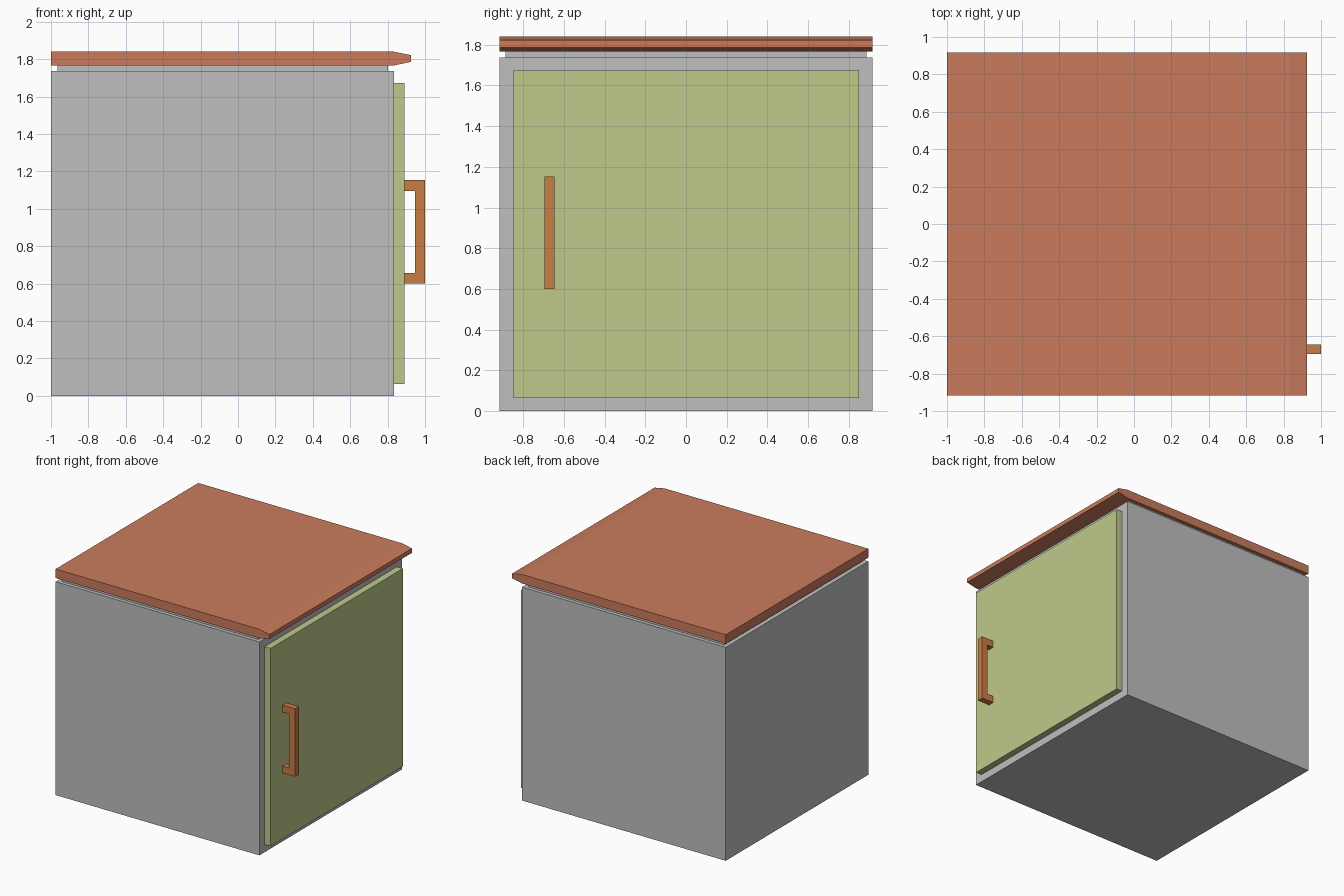
import bpy
import bmesh
from mathutils import Vector

cube = bpy.data.objects.get("Cube")
if cube:
    bpy.data.objects.remove(cube, do_unlink=True)


def material(name, rgb):
    mat = bpy.data.materials.new(name)
    mat.use_nodes = True
    color = (*rgb, 1.0)
    mat.diffuse_color = color
    mat.node_tree.nodes["Principled BSDF"].inputs["Base Color"].default_value = color
    return mat


def extrude_profile(name, profile, y0, y1, mat):
    """Extrude a closed outline in the XZ plane from y0 to y1."""
    bm = bmesh.new()
    face = bm.faces.new([bm.verts.new((x, y0, z)) for x, z in profile])
    result = bmesh.ops.extrude_face_region(bm, geom=[face])
    verts = [v for v in result["geom"] if isinstance(v, bmesh.types.BMVert)]
    bmesh.ops.translate(bm, verts=verts, vec=Vector((0, y1 - y0, 0)))
    bmesh.ops.recalc_face_normals(bm, faces=bm.faces)
    mesh = bpy.data.meshes.new(name)
    bm.to_mesh(mesh)
    bm.free()
    mesh.materials.append(mat)
    obj = bpy.data.objects.new(name, mesh)
    bpy.context.collection.objects.link(obj)
    return obj


def box(name, x, y, z, mat):
    outline = [(x[0], z[0]), (x[1], z[0]), (x[1], z[1]), (x[0], z[1])]
    return extrude_profile(name, outline, y[0], y[1], mat)


grey = material("cabinet grey", (0.52, 0.52, 0.52))
green = material("door green", (0.52, 0.585, 0.258))
terracotta = material("worktop terracotta", (0.59, 0.198, 0.107))
orange = material("handle orange", (0.58, 0.205, 0.062))

# Cabinet carcass and the recessed riser under the worktop
box("cabinet_body", (-1, 0.835), (-0.917, 0.917), (0, 1.737), grey)
box("worktop_riser", (-0.965, 0.802), (-0.887, 0.887), (1.737, 1.767), grey)

# Worktop with a tapered edge over the door
worktop = [(-1, 1.767), (0.835, 1.767), (0.925, 1.786),
           (0.925, 1.822), (0.835, 1.84), (-1, 1.84)]
extrude_profile("worktop", worktop, -0.917, 0.917, terracotta)

# Door panel
box("door", (0.835, 0.889), (-0.85, 0.85), (0.063, 1.674), green)

# Bracket handle
handle = [(0.889, 0.6), (1, 0.6), (1, 1.153), (0.889, 1.153),
          (0.889, 1.096), (0.946, 1.096), (0.946, 0.657), (0.889, 0.657)]
extrude_profile("door_handle", handle, -0.696, -0.645, orange)
